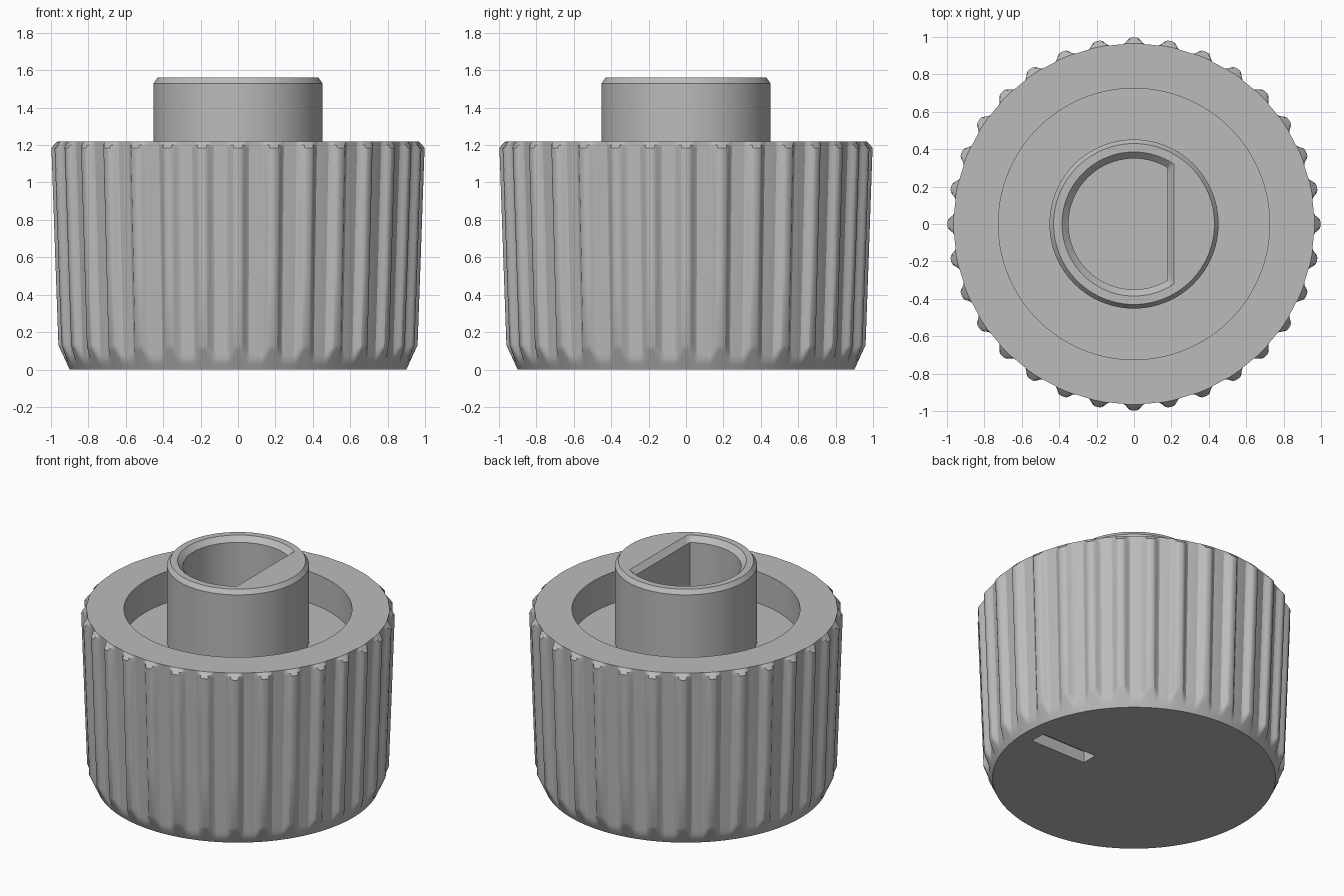
import bpy, bmesh, math

cube = bpy.data.objects.get("Cube")
if cube:
    bpy.data.objects.remove(cube, do_unlink=True)

RIBS = 32
STEPS = RIBS * 16

grey = bpy.data.materials.new("plain_grey")
grey.use_nodes = True
COLOUR = (0.5, 0.5, 0.5, 1)
grey.diffuse_color = COLOUR
grey.node_tree.nodes["Principled BSDF"].inputs["Base Color"].default_value = COLOUR


def circle(r):
    return lambda a: r


def d_shape(r, flat):
    """Circle cut by a flat on the +x side."""
    return lambda a: min(r, flat / math.cos(a)) if math.cos(a) > 0.01 else r


def ribbed(z):
    """Tapered ribbed section, trimmed by the chamfers at both ends."""
    peak = 0.956 + 0.042 * z / 1.2
    limit = min(0.9 + 0.06 * z / 0.13, 0.965 + 1.22 - z)

    def radius(a):
        t = abs((a * RIBS / math.tau + 0.5) % 1 - 0.5)
        s = min(max((t - 0.07) / 0.25, 0), 1)
        return min(peak - 0.036 * s * s * (3 - 2 * s), limit)
    return radius


def loft(name, sections, closed=False):
    """Skin a list of (radius function, height) rings, capped or looped."""
    bm = bmesh.new()
    rings = []
    for radius, z in sections:
        angles = [math.tau * i / STEPS for i in range(STEPS)]
        rings.append([bm.verts.new((radius(a) * math.cos(a), radius(a) * math.sin(a), z))
                      for a in angles])
    pairs = list(zip(rings, rings[1:]))
    if closed:
        pairs.append((rings[-1], rings[0]))
    else:
        bm.faces.new(rings[0])
        bm.faces.new(rings[-1])
    for low, high in pairs:
        for i in range(STEPS):
            j = (i + 1) % STEPS
            bm.faces.new((low[i], low[j], high[j], high[i]))
    bmesh.ops.recalc_face_normals(bm, faces=bm.faces)
    mesh = bpy.data.meshes.new(name)
    bm.to_mesh(mesh)
    bm.free()
    obj = bpy.data.objects.new(name, mesh)
    bpy.context.collection.objects.link(obj)
    mesh.materials.append(grey)
    return obj


def activate(obj):
    bpy.ops.object.select_all(action="DESELECT")
    obj.select_set(True)
    bpy.context.view_layer.objects.active = obj


# Ribbed grip with a round recess and a central well
heights = [0, 0.03, 0.055, 0.08, 0.105, 0.13, 0.5, 0.85, 1.185, 1.2, 1.22]
grip = loft("ribbed_grip", [(ribbed(z), z) for z in heights] + [
    (circle(0.725), 1.22), (circle(0.725), 1.0),
    (circle(0.42), 1.0), (circle(0.42), 0.4)])

# Pointer slot cut into the underside
bpy.ops.mesh.primitive_cube_add(size=1, location=(0.585, 0, 0))
cutter = bpy.context.object
cutter.name = "slot_cutter"
cutter.scale = (0.43, 0.11, 0.16)
cutter.hide_render = True
cutter.data.materials.append(grey)
activate(grip)
cut = grip.modifiers.new("pointer_slot", "BOOLEAN")
cut.operation = "DIFFERENCE"
cut.solver = "EXACT"
cut.object = cutter
bpy.ops.object.modifier_apply(modifier=cut.name)
bpy.data.objects.remove(cutter, do_unlink=True)

# Shaft collar with chamfered rims and a D-shaped bore
collar = loft("shaft_collar", [
    (circle(0.452), 0.38), (circle(0.452), 1.53), (circle(0.43), 1.56),
    (d_shape(0.385, 0.215), 1.56), (d_shape(0.35, 0.18), 1.525),
    (d_shape(0.35, 0.18), 0.38)], closed=True)

for part in (grip, collar):
    activate(part)
    bpy.ops.object.shade_smooth_by_angle(angle=math.radians(26))
